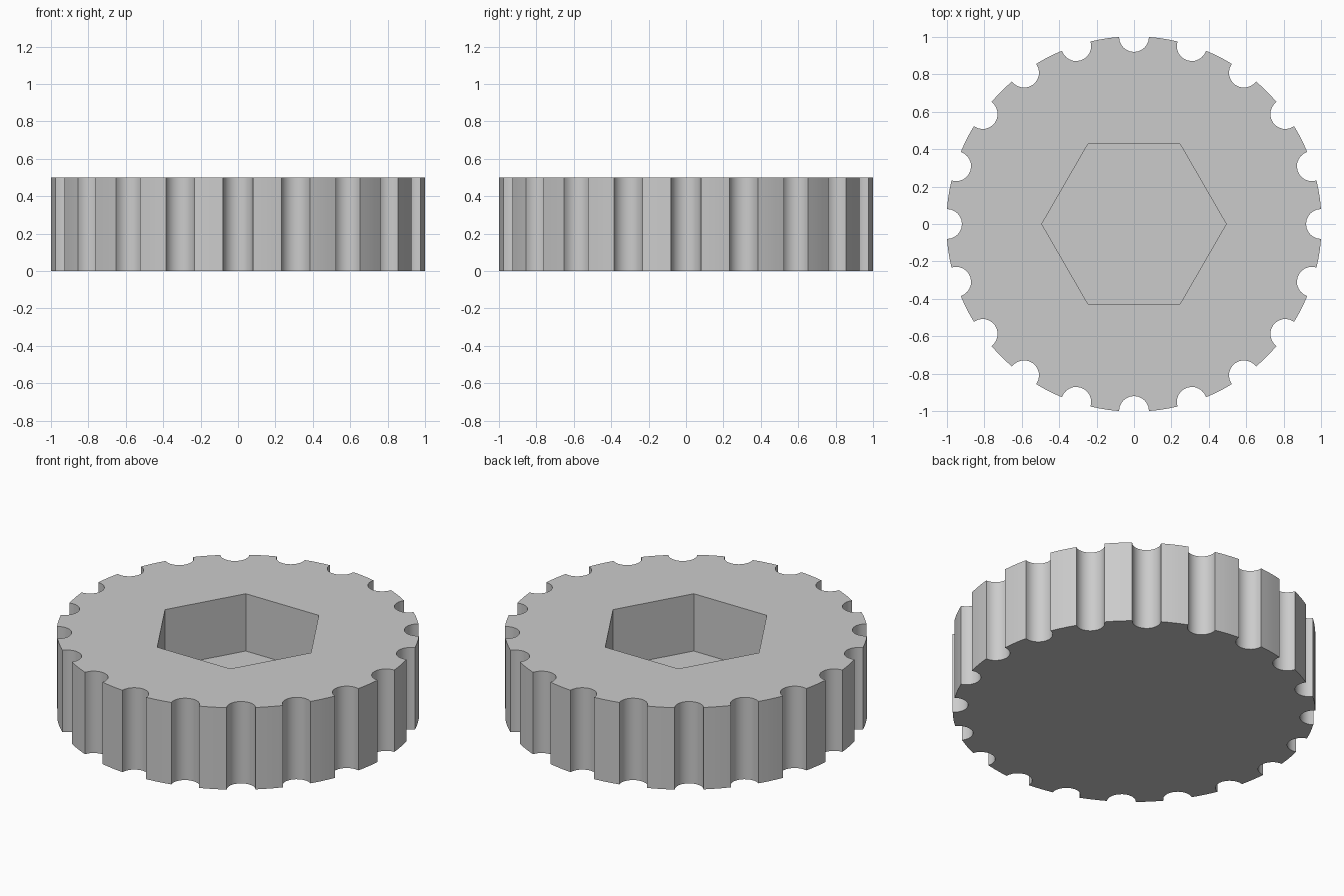
import bpy, bmesh
from math import cos, sin, pi, radians, hypot, atan2
from mathutils import Vector, Matrix

if "Cube" in bpy.data.objects:
    bpy.data.objects.remove(bpy.data.objects["Cube"])

NOTCHES, NOTCH_R, HEIGHT = 20, 0.08, 0.5
HEX_R, FLOOR = 0.493, 0.15
RIM = hypot(1, NOTCH_R)

grey = bpy.data.materials.new("grey")
grey.use_nodes = True
colour = (0.6, 0.6, 0.6, 1)
grey.diffuse_color = colour
grey.node_tree.nodes["Principled BSDF"].inputs["Base Color"].default_value = colour


# One notch and the rim arc that follows it
def tooth_profile():
    points = []
    for i in range(13):
        t = radians(270 - 15 * i)
        points.append(Vector((1 + NOTCH_R * cos(t), NOTCH_R * sin(t), 0)))
    start = atan2(NOTCH_R, 1)
    span = 2 * pi / NOTCHES - 2 * start
    for i in range(1, 3):
        a = start + span * i / 3
        points.append(Vector((RIM * cos(a), RIM * sin(a), 0)))
    return points


def ring(bm, points, z):
    return [bm.verts.new((p.x, p.y, z)) for p in points]


def walls(bm, low, high):
    for i in range(len(low)):
        j = (i + 1) % len(low)
        bm.faces.new((low[i], low[j], high[j], high[i]))


tooth = tooth_profile()
outline = [Matrix.Rotation(2 * pi * k / NOTCHES, 3, 'Z') @ p
           for k in range(NOTCHES) for p in tooth]
hexagon = [Vector((HEX_R * cos(k * pi / 3), HEX_R * sin(k * pi / 3), 0))
           for k in range(6)]

bm = bmesh.new()
# Notched rim and closed underside
bottom, top = ring(bm, outline, 0), ring(bm, outline, HEIGHT)
walls(bm, bottom, top)
bm.faces.new(bottom)
# Hexagonal pocket with a floor
pocket_floor, pocket_rim = ring(bm, hexagon, FLOOR), ring(bm, hexagon, HEIGHT)
walls(bm, pocket_floor, pocket_rim)
bm.faces.new(pocket_floor)
# Top face around the pocket
top_edges = [e for e in bm.edges if all(v.co.z > HEIGHT - 0.001 for v in e.verts)]
bmesh.ops.triangle_fill(bm, edges=top_edges, use_beauty=True, normal=(0, 0, 1))
bmesh.ops.recalc_face_normals(bm, faces=bm.faces[:])

mesh = bpy.data.meshes.new("notched_knob")
bm.to_mesh(mesh)
bm.free()
mesh.materials.append(grey)
knob = bpy.data.objects.new("notched_knob", mesh)
bpy.context.collection.objects.link(knob)

bpy.ops.object.select_all(action='DESELECT')
knob.select_set(True)
bpy.context.view_layer.objects.active = knob
bpy.ops.object.shade_smooth_by_angle(angle=radians(30))
